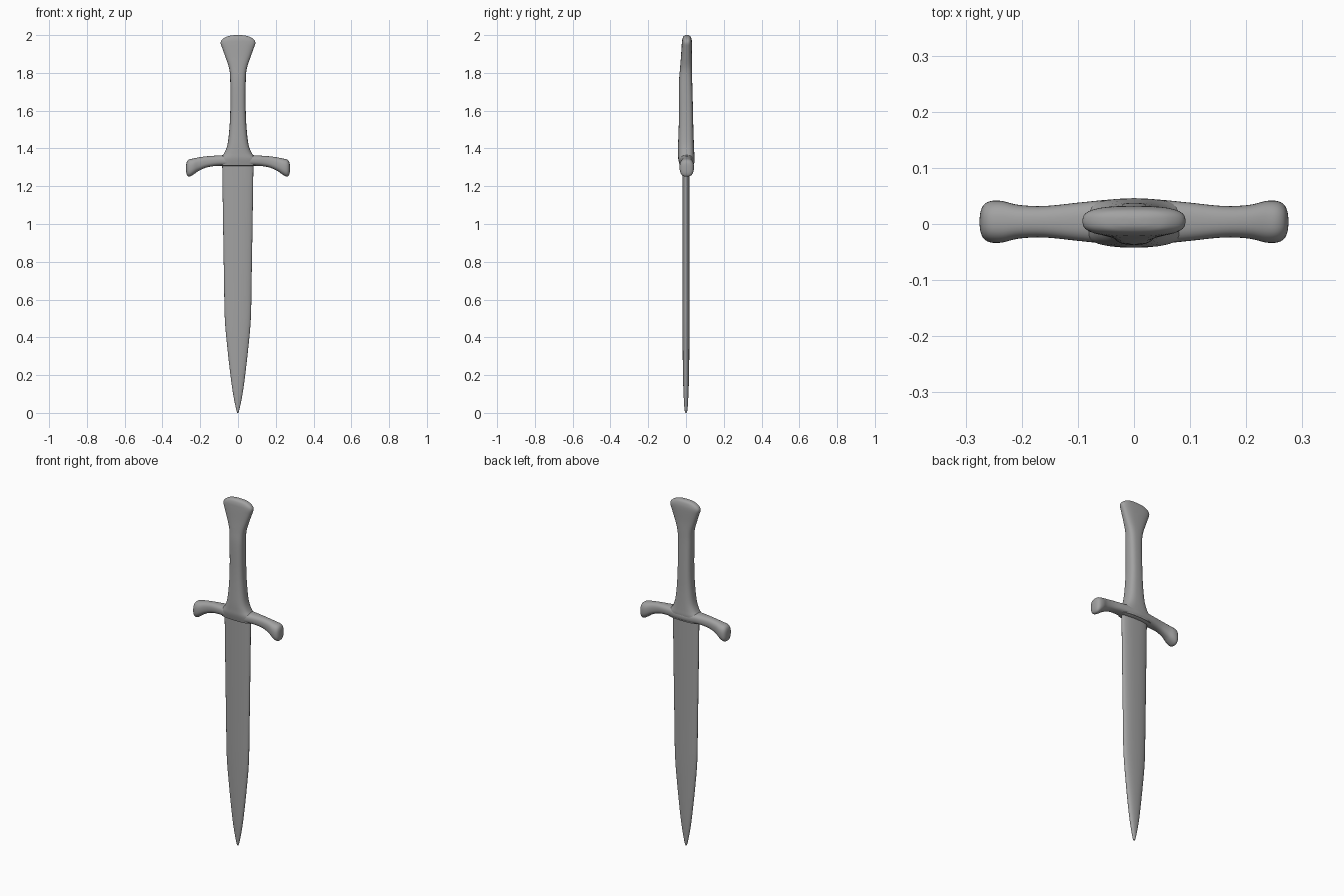
import bpy, math
from mathutils import Vector

old = bpy.data.objects.get("Cube")
if old:
    bpy.data.objects.remove(old)

STEEL = (0.36, 0.36, 0.36, 1)
steel = bpy.data.materials.new("grey_steel")
steel.use_nodes = True
steel.diffuse_color = STEEL
steel.node_tree.nodes["Principled BSDF"].inputs["Base Color"].default_value = STEEL


def smooth_stations(rows, steps=4):
    """Catmull-Rom interpolation through the station rows."""
    pts = [Vector(r) for r in rows]
    out = []
    for i in range(len(pts) - 1):
        a, b, c, d = pts[max(i - 1, 0)], pts[i], pts[i + 1], pts[min(i + 2, len(pts) - 1)]
        for s in range(steps):
            t = s / steps
            out.append(0.5 * (2 * b + (c - a) * t + (2 * a - 5 * b + 4 * c - d) * t**2
                              + (3 * b - 3 * c + d - a) * t**3))
    return out + [pts[-1]]


def ring(centre, u, v, power, n=32):
    """Superellipse cross-section: power 2 is an ellipse, higher is boxier."""
    pts = []
    for k in range(n):
        a = math.tau * k / n
        c, s = math.cos(a), math.sin(a)
        pts.append(centre + u * math.copysign(abs(c) ** (2 / power), c)
                   + v * math.copysign(abs(s) ** (2 / power), s))
    return pts


def loft(name, rings, angle):
    n = len(rings[0])
    verts = [p for r in rings for p in r]
    faces = [(i * n + k, i * n + (k + 1) % n, (i + 1) * n + (k + 1) % n, (i + 1) * n + k)
             for i in range(len(rings) - 1) for k in range(n)]
    faces += [tuple(reversed(range(n))), tuple(range(len(verts) - n, len(verts)))]
    mesh = bpy.data.meshes.new(name)
    mesh.from_pydata(verts, [], faces)
    mesh.materials.append(steel)
    obj = bpy.data.objects.new(name, mesh)
    bpy.context.collection.objects.link(obj)
    bpy.ops.object.select_all(action="DESELECT")
    obj.select_set(True)
    bpy.context.view_layer.objects.active = obj
    bpy.ops.object.shade_smooth_by_angle(angle=math.radians(angle))
    return obj


X, Y, Z = Vector((1, 0, 0)), Vector((0, 1, 0)), Vector((0, 0, 1))

# Blade: height, half width, half thickness
blade = [(0, .003, .003), (.02, .009, .008), (.1, .025, .013), (.2, .039, .016),
         (.35, .056, .018), (.5, .069, .019), (.7, .073, .019), (1, .078, .019),
         (1.34, .083, .019)]
loft("blade", [ring(Z * z - X * .001, X * w, Y * t, 2.3)
               for z, w, t in smooth_stations(blade)], 50)

# Grip flaring into the pommel: height, half width, half thickness, y centre
grip = [(1.31, .1, .036, .003), (1.345, .095, .043, .002), (1.375, .073, .043, .001),
        (1.42, .056, .042, 0), (1.5, .046, .039, 0), (1.6, .041, .037, 0),
        (1.75, .041, .035, -.002), (1.82, .046, .032, 0), (1.88, .065, .029, .002),
        (1.93, .083, .028, .004), (1.958, .092, .027, .005), (1.976, .085, .025, .005),
        (1.991, .062, .02, .005), (1.998, .035, .012, .005), (2, .012, .005, .005)]
loft("grip_and_pommel", [ring(Z * z + Y * y, X * w, Y * t, 2.8)
                         for z, w, t, y in smooth_stations(grip)], 60)

# Guard: half profile mirrored in x; x, top, bottom, half thickness
half = [(0, 1.367, 1.304, .042), (.05, 1.366, 1.304, .039), (.1, 1.363, 1.308, .034),
        (.16, 1.359, 1.301, .028), (.205, 1.353, 1.283, .030), (.235, 1.347, 1.262, .037),
        (.255, 1.343, 1.251, .037), (.267, 1.335, 1.254, .031), (.273, 1.322, 1.267, .02),
        (.275, 1.305, 1.285, .008)]
guard = [(-x, t, b, d) for x, t, b, d in reversed(half[1:])] + half
loft("crossguard", [ring(X * x + Y * .004 + Z * (t + b) / 2, Y * d, Z * (t - b) / 2, 2.5)
                    for x, t, b, d in smooth_stations(guard)], 60)
